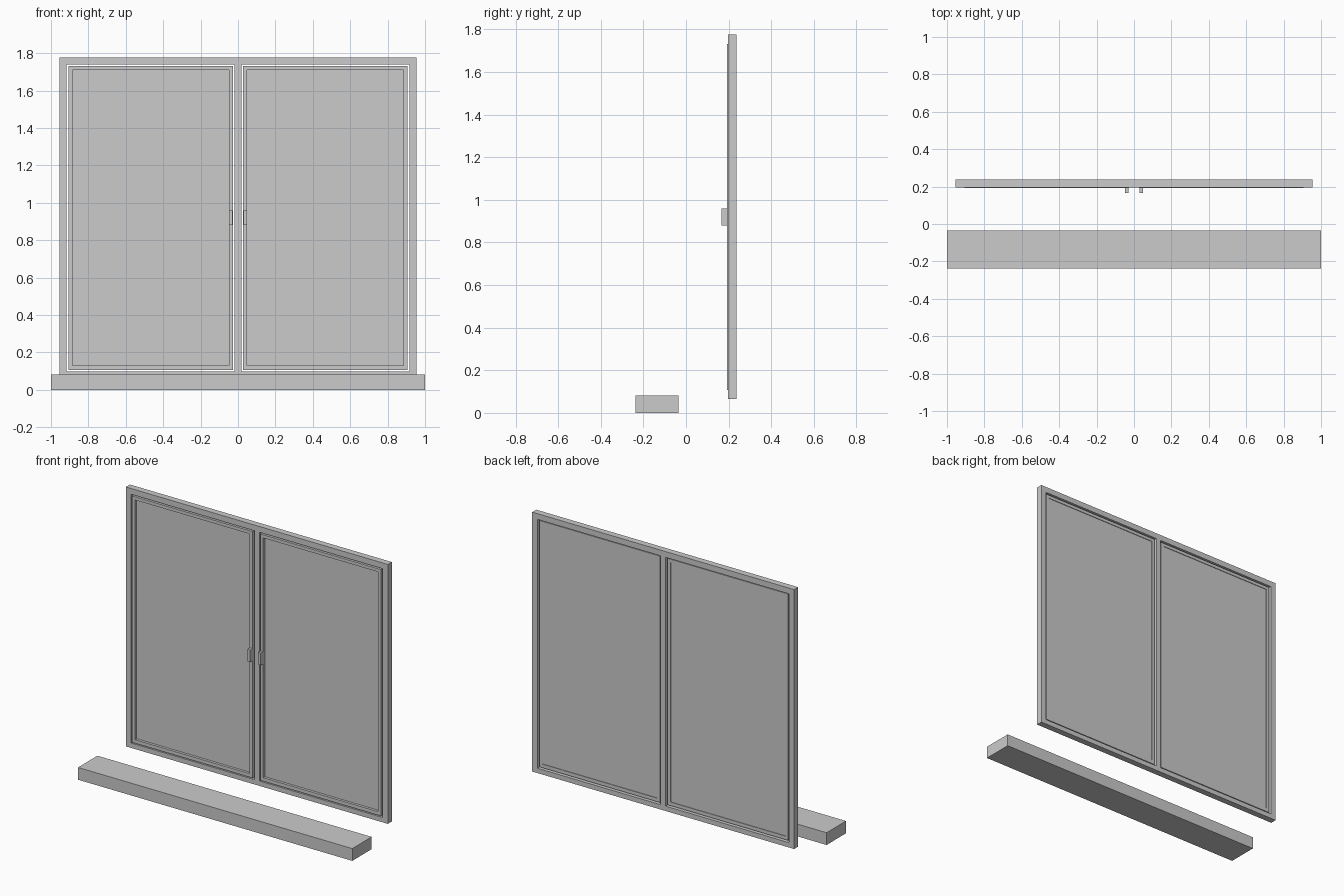
import bpy
import bmesh

cube = bpy.data.objects.get("Cube")
if cube:
    bpy.data.objects.remove(cube, do_unlink=True)

# Single plain grey
grey = bpy.data.materials.new("plain_grey")
grey.use_nodes = True
colour = (0.6, 0.6, 0.6, 1)
grey.diffuse_color = colour
grey.node_tree.nodes["Principled BSDF"].inputs["Base Color"].default_value = colour


def add_box(bm, x, y, z):
    verts = bmesh.ops.create_cube(bm, size=1)["verts"]
    for v in verts:
        for i, (low, high) in enumerate((x, y, z)):
            v.co[i] = low if v.co[i] < 0 else high


def finish(name, bm):
    mesh = bpy.data.meshes.new(name)
    bm.to_mesh(mesh)
    bm.free()
    mesh.materials.append(grey)
    obj = bpy.data.objects.new(name, mesh)
    bpy.context.collection.objects.link(obj)
    return obj


def box(name, x, y, z):
    bm = bmesh.new()
    add_box(bm, x, y, z)
    return finish(name, bm)


def panel_with_holes(name, xs, zs, y, holes):
    """Slab on a grid of x and z cuts, leaving out the cells in holes."""
    bm = bmesh.new()
    grid = [[bm.verts.new((x, y[0], z)) for z in zs] for x in xs]
    faces = []
    for i in range(len(xs) - 1):
        for k in range(len(zs) - 1):
            if (i, k) not in holes:
                faces.append(bm.faces.new((grid[i][k], grid[i + 1][k],
                                           grid[i + 1][k + 1], grid[i][k + 1])))
    result = bmesh.ops.extrude_face_region(bm, geom=faces, use_keep_orig=True)
    for item in result["geom"]:
        if isinstance(item, bmesh.types.BMVert):
            item.co.y = y[1]
    bmesh.ops.recalc_face_normals(bm, faces=bm.faces)
    # Merge the grid cells into clean flat faces
    bmesh.ops.dissolve_limit(bm, angle_limit=0.01, verts=bm.verts, edges=bm.edges)
    return finish(name, bm)


# Window sill, standing apart in front
box("sill", (-1, 1), (-0.238, -0.036), (0, 0.081))

# Outer frame with central mullion
panel_with_holes("outer_frame",
                 (-0.955, -0.916, -0.018, 0.018, 0.916, 0.955),
                 (0.066, 0.098, 1.738, 1.776),
                 (0.196, 0.238), {(1, 1), (3, 1)})

# Two sashes, each with a pane and a handle
for side, sign in (("right", -1), ("left", 1)):
    xs = sorted(sign * x for x in (0.028, 0.049, 0.886, 0.907))
    zs = (0.107, 0.130, 1.710, 1.731)
    panel_with_holes(side + "_sash", xs, zs, (0.192, 0.231), {(1, 1)})
    box(side + "_pane", xs[1:3], (0.209, 0.227), zs[1:3])
    box(side + "_handle", sorted((sign * 0.029, sign * 0.048)),
        (0.166, 0.193), (0.88, 0.96))
